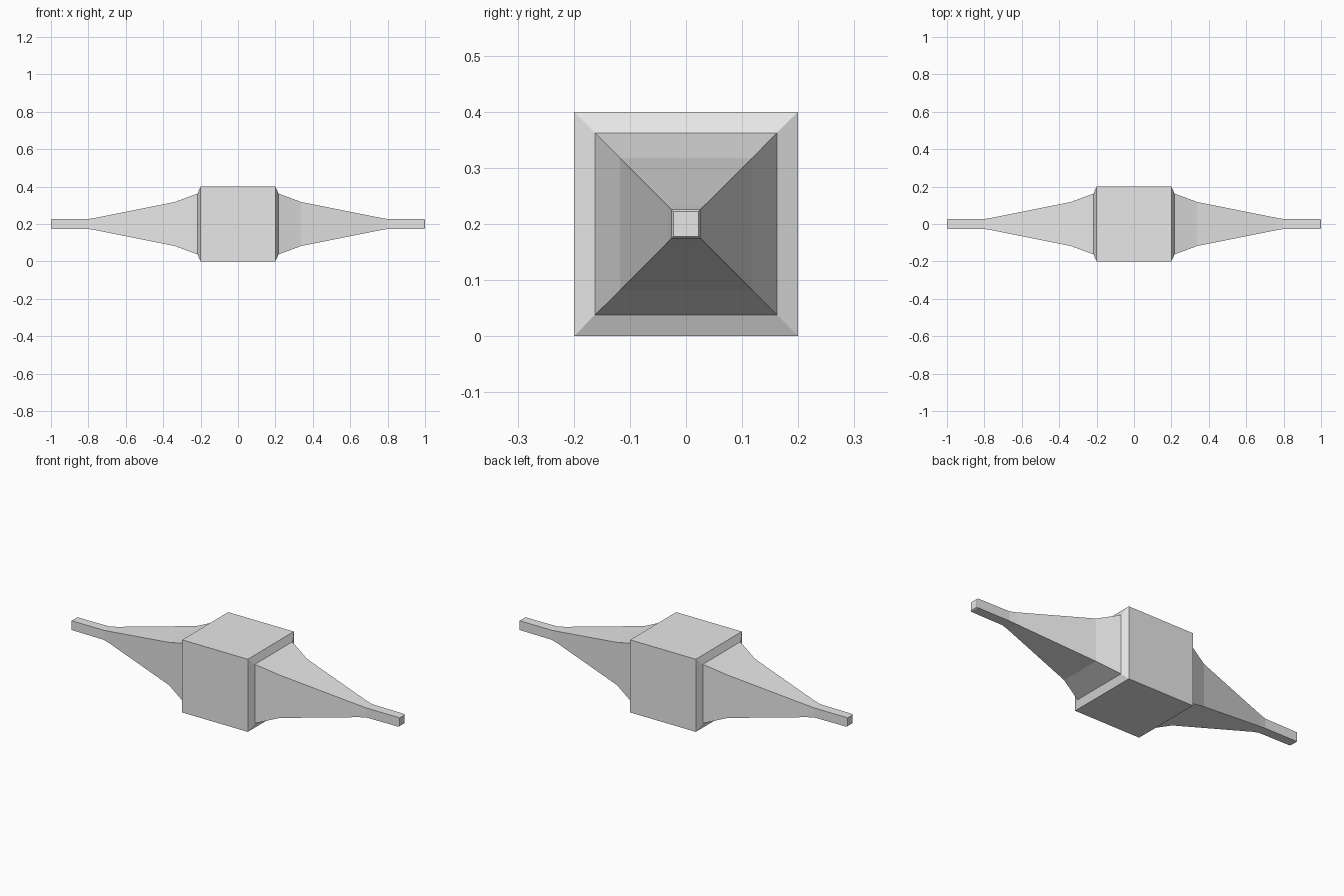
import bpy
import bmesh

cube = bpy.data.objects.get("Cube")
if cube:
    bpy.data.objects.remove(cube, do_unlink=True)

CENTRE_Z = 0.2

grey = bpy.data.materials.new("light_grey")
grey.use_nodes = True
grey.diffuse_color = (0.8, 0.8, 0.8, 1)
grey.node_tree.nodes["Principled BSDF"].inputs["Base Color"].default_value = (0.8, 0.8, 0.8, 1)

# Half profile: (distance from the middle, half width of the square section)
half_profile = [
    (0.2, 0.2), (0.217, 0.1625),        # block edge and its bevel
    (0.337, 0.118), (0.76, 0.033),      # tapering spike
    (0.80, 0.0265), (0.995, 0.0255),    # thin shaft
    (1.0, 0.0225),                      # bevelled tip
]
profile = [(-x, r) for x, r in reversed(half_profile)] + half_profile


def square_loft(name, sections, material):
    """Skin square sections along x into one closed, flat-shaded mesh."""
    bm = bmesh.new()
    rings = [[bm.verts.new((x, sy * r, CENTRE_Z + sz * r))
              for sy, sz in ((-1, -1), (1, -1), (1, 1), (-1, 1))]
             for x, r in sections]
    for a, b in zip(rings, rings[1:]):
        for i in range(4):
            j = (i + 1) % 4
            bm.faces.new((a[i], a[j], b[j], b[i]))
    bm.faces.new(rings[0])
    bm.faces.new(rings[-1])
    bmesh.ops.recalc_face_normals(bm, faces=bm.faces)
    mesh = bpy.data.meshes.new(name)
    bm.to_mesh(mesh)
    bm.free()
    mesh.materials.append(material)
    obj = bpy.data.objects.new(name, mesh)
    bpy.context.collection.objects.link(obj)
    return obj


# Central block with a spike on either side
square_loft("block_with_spikes", profile, grey)
